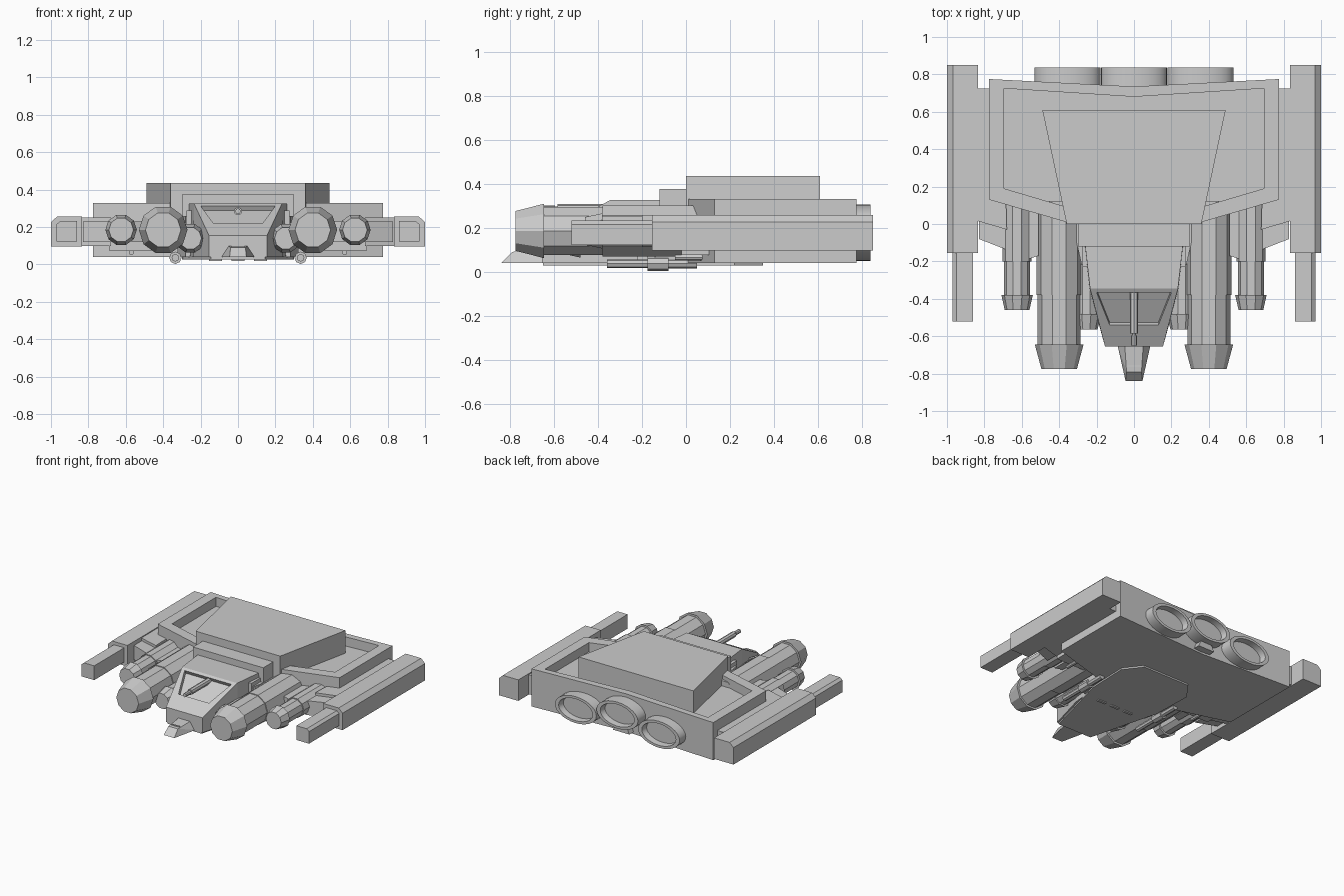
import bpy, bmesh, math
from mathutils import Vector

if "Cube" in bpy.data.objects:
    bpy.data.objects.remove(bpy.data.objects["Cube"])


def finish(bm, name):
    bmesh.ops.recalc_face_normals(bm, faces=bm.faces)
    me = bpy.data.meshes.new(name)
    bm.to_mesh(me)
    bm.free()
    ob = bpy.data.objects.new(name, me)
    bpy.context.collection.objects.link(ob)
    return ob


def prism(name, pts, lo, hi, axis='z'):
    """Extrude a 2D outline: (x, y) along z, (x, z) along y."""
    bm = bmesh.new()
    put = (lambda p, t: (p[0], p[1], t)) if axis == 'z' else (lambda p, t: (p[0], t, p[1]))
    a = [bm.verts.new(put(p, lo)) for p in pts]
    b = [bm.verts.new(put(p, hi)) for p in pts]
    bm.faces.new(a)
    bm.faces.new(b)
    n = len(pts)
    for i in range(n):
        bm.faces.new((a[i], a[(i + 1) % n], b[(i + 1) % n], b[i]))
    return finish(bm, name)


def box(name, x0, x1, y0, y1, z0, z1):
    return prism(name, [(x0, y0), (x1, y0), (x1, y1), (x0, y1)], z0, z1)


def hull(name, pts):
    bm = bmesh.new()
    for p in pts:
        bm.verts.new(p)
    bmesh.ops.convex_hull(bm, input=bm.verts)
    bmesh.ops.dissolve_limit(bm, angle_limit=0.01, verts=bm.verts, edges=bm.edges)
    return finish(bm, name)


def lathe(name, x, z, profile, n=10, sx=1, sz=1):
    """Rings of (y, radius) around an axis parallel to y."""
    bm = bmesh.new()
    rings = [[bm.verts.new((x + sx * r * math.cos(2 * math.pi * i / n), y,
                            z + sz * r * math.sin(2 * math.pi * i / n)))
              for i in range(n)] for y, r in profile]
    for a, b in zip(rings, rings[1:]):
        for i in range(n):
            bm.faces.new((a[i], a[(i + 1) % n], b[(i + 1) % n], b[i]))
    bm.faces.new(rings[0])
    bm.faces.new(rings[-1])
    return finish(bm, name)


def cut(ob, cutter):
    m = ob.modifiers.new("cut", 'BOOLEAN')
    m.operation = 'DIFFERENCE'
    m.object = cutter
    m.solver = 'EXACT'
    dg = bpy.context.evaluated_depsgraph_get()
    me = bpy.data.meshes.new_from_object(ob.evaluated_get(dg))
    ob.modifiers.clear()
    ob.data = me
    bpy.data.objects.remove(cutter)


def sym(half):
    """Mirror a half outline (listed from back to front) in x."""
    return half + [(-x, y) for x, y in reversed(half) if x != 0]


def both(pts):
    return [(s * x, y, z) for x, y, z in pts for s in (1, -1)]


# main hull with sunken deck
main_hull = prism("main_hull", sym([(0, .735), (.775, .775), (.775, .13), (.36, .01)]), .04, .33)
cut(main_hull, prism("deck_cutter", sym([(0, .68), (.695, .725), (.695, .19), (.34, .085)]), .26, .5))

# upper housing and stepped neck
prism("upper_housing", sym([(.49, .61), (.36, 0)]), .2, .435)
box("neck_step", -.3, .3, -.12, .05, .2, .375)
prism("neck", sym([(.34, .05), (.28, -.22)]), .04, .26)

# cockpit with sloped window recess
cockpit = hull("cockpit", both([(.28, .05, .325), (.235, -.345, .325), (.155, -.655, .155),
                                (.155, -.655, .04), (.24, -.345, .04), (.28, .05, .04)]))
nrm = Vector((0, -.48, .877))
win = [Vector((x, y, .325 + (y + .345) * .548)) for x, y in
       ((.2, -.365), (-.2, -.365), (.13, -.54), (-.13, -.54))]
cut(cockpit, hull("window_cutter", [p + nrm * d for p in win for d in (.06, -.03)]))
lathe("cockpit_gun", 0, .285, [(-.65, .015), (-.595, .015), (-.595, .012), (-.585, .012),
                               (-.585, .022), (-.35, .022)], 8)

# prow wedge
hull("prow", both([(.09, -.64, .04), (.045, -.84, .04), (.05, -.64, .1), (.04, -.79, .09)]))
box("prow_slot", -.035, .035, -.765, -.755, .08, .098)

# belly plate and details
prism("belly_plate", sym([(.2, .35), (.3, .22), (.29, -.1), (.22, -.36), (.145, -.65)]), .028, .05)
for i, x in enumerate((-.12, 0, .12)):
    box(f"belly_vent_{i}", x - .035, x + .035, -.22, -.2, .02, .03)

for s, side in ((1, "right"), (-1, "left")):
    def nm(t):
        return f"{t}_{side}"

    def mir(pts):
        return [(s * x, y) for x, y in pts]

    # forward nacelles: large, outer, inner
    lathe(nm("large_nacelle"), s * .4, .185, [(-.775, .095), (-.645, .13), (-.645, .115),
                                              (-.38, .115), (-.38, .121), (.12, .121)])
    lathe(nm("outer_nacelle"), s * .625, .185, [(-.46, .066), (-.38, .084), (-.38, .07),
                                                (-.2, .07), (-.2, .077), (.2, .077)])
    lathe(nm("inner_nacelle"), s * .255, .14, [(-.565, .06), (-.48, .08), (-.48, .068), (.05, .068)])
    # side wing plate and nacelle brackets
    prism(nm("wing_plate"), mir([(.85, .725), (.7, .725), (.68, -.03), (.85, .02)]), .1, .25)
    prism(nm("outer_bracket"), mir([(.83, .1), (.83, -.08), (.675, -.14), (.675, .1)]), .12, .23)
    prism(nm("inner_bracket"), mir([(.57, .12), (.57, -.19), (.51, -.17), (.51, .1)]), .12, .23)
    prism(nm("wing_keel"), mir([(.69, .2), (.69, -.02), (.36, -.02), (.36, .2)]), .075, .13)
    # side rail with chamfered top edge and forward arm
    prism(nm("side_rail"), mir([(.835, .095), (1, .095), (1, .225), (.967, .257), (.835, .257)]),
          -.155, .85, 'y')
    prism(nm("rail_arm"), mir([(.862, .122), (.97, .122), (.97, .215), (.95, .232), (.862, .232)]),
          -.52, -.1, 'y')
    # pipes beside the neck
    box(nm("neck_pipe_block"), *sorted((s * .22, s * .275)), -.23, -.1, .2, .29)
    # guns under the belly
    lathe(nm("belly_gun"), s * .335, .036, [(-.36, .02), (-.175, .02), (-.175, .033), (-.08, .033),
                                            (-.08, .022), (.05, .022)], 8)
    box(nm("belly_gun_mount"), *sorted((s * .32, s * .35)), -.14, .03, .04, .1)
    lathe(nm("wing_gun"), s * .57, .065, [(-.05, .014), (.08, .014)], 8)

# rear exhausts: oval rings with sunken plates
for name, x, z in (("exhaust_left", -.355, .15), ("exhaust_middle", 0, .203), ("exhaust_right", .355, .15)):
    ob = lathe(name, x, z, [(.71, 1), (.838, 1), (.838, .82), (.79, .78)], 28, .177, .102)
    bpy.ops.object.select_all(action='DESELECT')
    ob.select_set(True)
    bpy.context.view_layer.objects.active = ob
    bpy.ops.object.shade_smooth_by_angle(angle=math.radians(30))
prism("exhaust_bracket", [(-.07, .055), (.07, .055), (.05, .1), (-.05, .1)], .7, .79, 'y')
